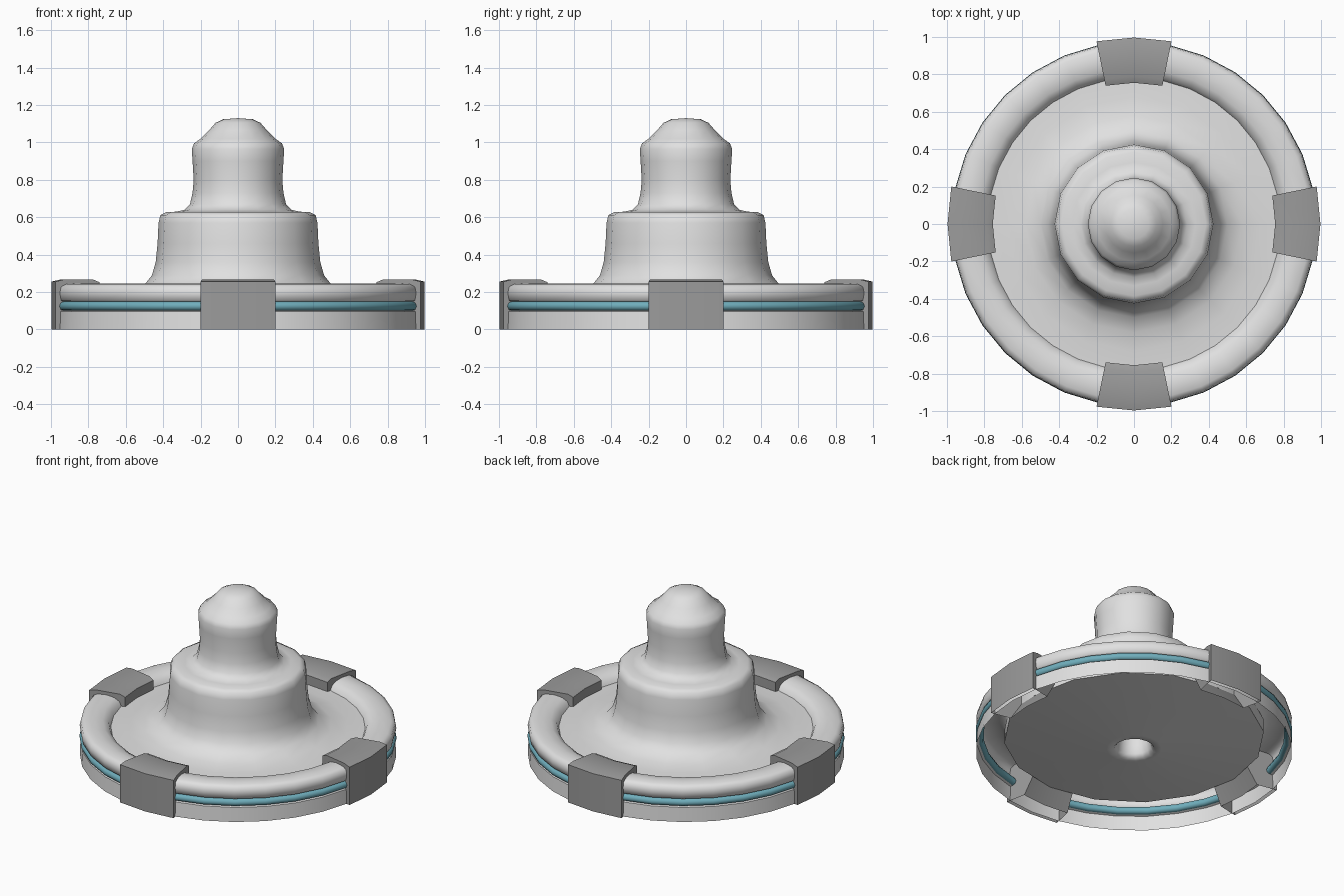
import bpy, bmesh, math

cube = bpy.data.objects.get("Cube")
if cube:
    bpy.data.objects.remove(cube, do_unlink=True)


def material(name, colour):
    m = bpy.data.materials.new(name)
    m.use_nodes = True
    m.diffuse_color = (*colour, 1)
    m.node_tree.nodes["Principled BSDF"].inputs["Base Color"].default_value = (*colour, 1)
    return m


light_grey = material("light grey", (0.75, 0.75, 0.75))
mid_grey = material("mid grey", (0.33, 0.33, 0.33))
blue = material("teal blue", (0.16, 0.42, 0.5))


def sweep(name, profile, mat, segments, start=0, total=math.tau, angle=40, caps=False):
    """Turn a (radius, height) profile around z, over all or part of a circle."""
    bm = bmesh.new()
    closed = total == math.tau
    columns = []
    for j in range(segments if closed else segments + 1):
        a = start + total * j / segments
        columns.append([bm.verts.new((r * math.cos(a), r * math.sin(a), z)) for r, z in profile])
    pairs = list(zip(columns, columns[1:]))
    if closed:
        pairs.append((columns[-1], columns[0]))
    for left, right in pairs:
        for i in range(len(profile) - 1):
            bm.faces.new((left[i], right[i], right[i + 1], left[i + 1]))
    if caps:
        bm.faces.new(columns[0])
        bm.faces.new(columns[-1][::-1])
        bmesh.ops.recalc_face_normals(bm, faces=bm.faces)
    bmesh.ops.remove_doubles(bm, verts=bm.verts, dist=0.0005)
    mesh = bpy.data.meshes.new(name)
    bm.to_mesh(mesh)
    bm.free()
    mesh.materials.append(mat)
    obj = bpy.data.objects.new(name, mesh)
    bpy.context.collection.objects.link(obj)
    bpy.ops.object.select_all(action='DESELECT')
    obj.select_set(True)
    bpy.context.view_layer.objects.active = obj
    bpy.ops.object.shade_smooth_by_angle(angle=math.radians(angle))


# Rim: hollow ring with a shallow groove for the band and a rounded top
sweep("rim", [(0.972, 0), (0.968, 0.097), (0.952, 0.102), (0.952, 0.148), (0.966, 0.155),
              (0.973, 0.195), (0.966, 0.228), (0.94, 0.242), (0.88, 0.246), (0.83, 0.237),
              (0.795, 0.217), (0.778, 0.18)], light_grey, 32, angle=60)

# Body: thick plate with centre hole, flared drum, neck and rounded tip
underside = [(0, 0.3), (0.095, 0.3), (0.1, 0.1), (0.107, 0.045), (0.125, 0.018), (0.17, 0.02),
             (0.8, 0.1)]
dish = [(0.8, 0.188), (0.68, 0.192), (0.58, 0.207), (0.5, 0.24)]
drum = [(0.46, 0.29), (0.44, 0.36), (0.43, 0.46), (0.425, 0.57), (0.415, 0.612),
        (0.385, 0.627), (0.33, 0.63)]
neck = [(0.285, 0.64), (0.257, 0.67), (0.243, 0.73), (0.237, 0.8), (0.243, 0.9),
        (0.247, 0.965), (0.235, 0.995)]
tip = [(0.2, 1.02), (0.155, 1.065), (0.12, 1.105), (0.08, 1.124), (0, 1.13)]
sweep("body", underside + dish + drum + neck + tip, light_grey, 16, start=math.pi / 2, angle=70)

# Band: coloured tube sitting in the groove of the rim
tube = [(0.95 + 0.025 * math.cos(k * math.tau / 8), 0.125 + 0.025 * math.sin(k * math.tau / 8))
        for k in range(9)]
sweep("band", tube, blue, 32, angle=60)

# Clamps: four hollow brackets gripping the rim, open underneath
clamp = [(0.997, 0), (0.997, 0.256), (0.95, 0.267), (0.79, 0.267), (0.755, 0.252),
         (0.755, 0.17), (0.86, 0)]
half = math.radians(11.6)
for turn, side in enumerate(("left", "back", "right", "front")):
    sweep(side + "_clamp", clamp, mid_grey, 2, turn * math.pi / 2 - half, 2 * half,
          angle=30, caps=True)
